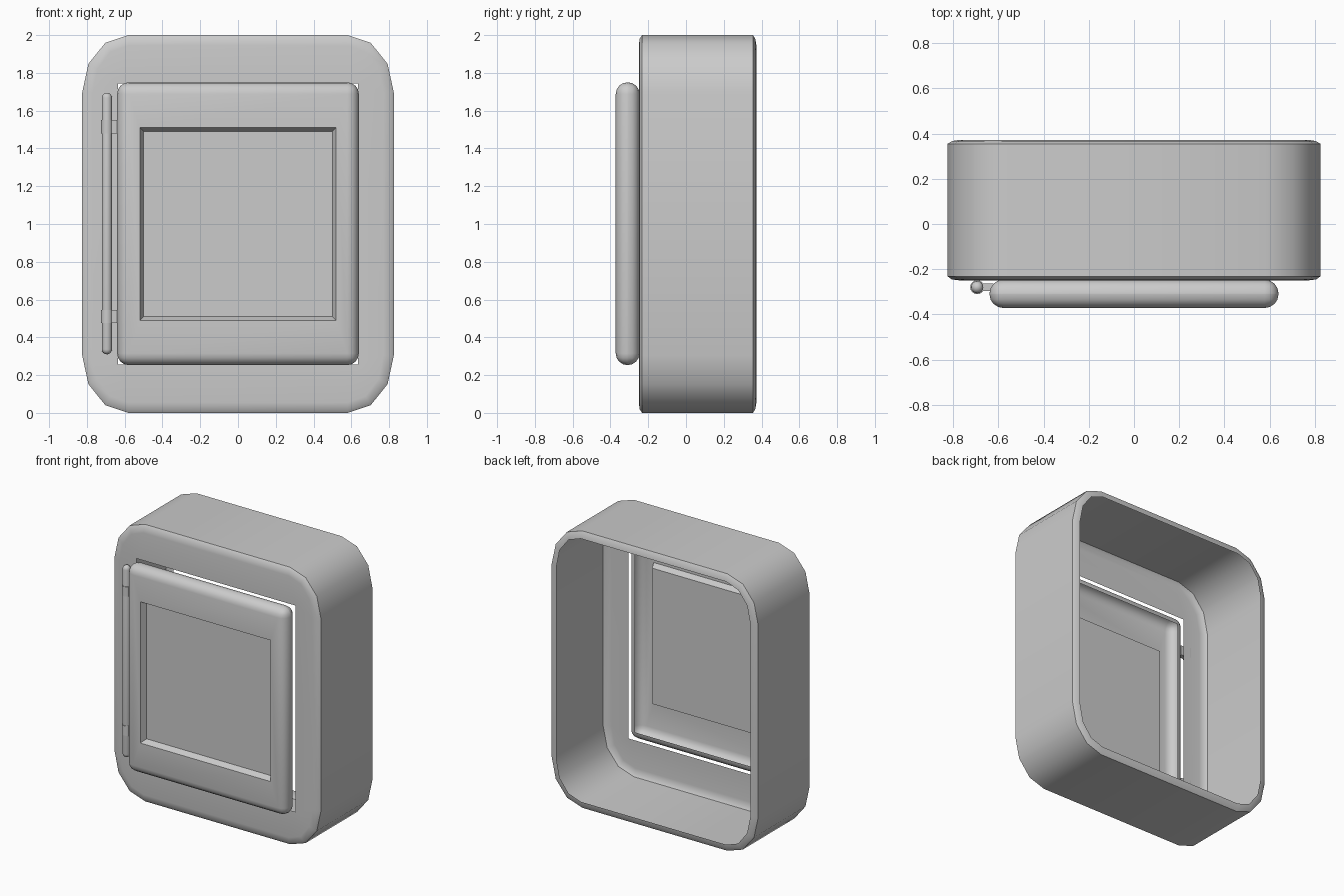
import bpy, bmesh
from math import radians, cos, sin, pi
from mathutils import Matrix, Vector

if "Cube" in bpy.data.objects:
    bpy.data.objects.remove(bpy.data.objects["Cube"])


def finish(bm, name, angle=40):
    bmesh.ops.recalc_face_normals(bm, faces=bm.faces[:])
    me = bpy.data.meshes.new(name)
    bm.to_mesh(me)
    bm.free()
    me.shade_smooth()
    me.set_sharp_from_angle(angle=radians(angle))
    ob = bpy.data.objects.new(name, me)
    bpy.context.collection.objects.link(ob)
    return ob


def add_box(bm, lo, hi):
    lo, hi = Vector(lo), Vector(hi)
    m = Matrix.Translation((lo + hi) / 2) @ Matrix.Diagonal((*(hi - lo), 1))
    return bmesh.ops.create_cube(bm, size=1, matrix=m)["verts"]


# Casing: open-backed rounded shell with softened rims and a door opening
def casing_ring(bm, y, inset):
    ring = []
    for k, (sx, sz) in enumerate([(1, 1), (-1, 1), (-1, -1), (1, -1)]):
        for i in range(4):
            a = k * pi / 2 + i * pi / 6
            x = sx * 0.58 + (0.245 - inset) * cos(a)
            z = 1 + sz * 0.695 + (0.305 - inset) * sin(a)
            ring.append(bm.verts.new((x, y, z)))
    return ring


bm = bmesh.new()
loops = [(0.372, 0.05), (0.367, 0.02), (0.355, 0), (-0.232, 0), (-0.245, 0.018), (-0.25, 0.055)]
rings = [casing_ring(bm, y, d) for y, d in loops]
for a, b in zip(rings, rings[1:]):
    for i in range(16):
        j = (i + 1) % 16
        bm.faces.new((a[i], a[j], b[j], b[i]))
hole = [bm.verts.new((sx * 0.635, -0.25, 1 + sz * 0.745))
        for sx, sz in [(1, 1), (-1, 1), (-1, -1), (1, -1)]]
front = rings[-1]
for k in range(4):
    for i in range(3):
        bm.faces.new((front[4 * k + i], front[4 * k + i + 1], hole[k]))
    n = (k + 1) % 4
    bm.faces.new((front[4 * k + 3], front[4 * n], hole[n], hole[k]))
finish(bm, "casing")

# Door: rounded slab, hollow at the back, with a recessed panel
bm = bmesh.new()
add_box(bm, (-0.64, -0.372, 0.253), (0.64, -0.246, 1.75))
bmesh.ops.bevel(bm, geom=bm.edges[:], offset=0.062, segments=4, profile=0.5, affect='EDGES')
flat = sorted(bm.faces, key=lambda f: f.calc_area())[-2:]
flat.sort(key=lambda f: f.calc_center_median().y)
panel, back = flat
bmesh.ops.delete(bm, geom=[back], context='FACES_ONLY')
for hx, hz, y in [(0.52, 0.51, -0.372), (0.50, 0.49, -0.33)]:
    bmesh.ops.inset_region(bm, faces=[panel], thickness=0.01)
    for v in panel.verts:
        v.co = (hx if v.co.x > 0 else -hx, y, 1 + (hz if v.co.z > 1 else -hz))
finish(bm, "door", 35)

# Hinge rod with domed ends
HX, HY = -0.694, -0.28
bm = bmesh.new()
R = 0.027
for v in bmesh.ops.create_uvsphere(bm, u_segments=16, v_segments=8, radius=R)["verts"]:
    v.co.z *= 1.0
equator = [e for e in bm.edges if all(abs(v.co.z) < 1e-5 for v in e.verts)]
bmesh.ops.split_edges(bm, edges=equator)
upper = {v for f in bm.faces if f.calc_center_median().z > 0 for v in f.verts}
for v in bm.verts:
    v.co += Vector((HX, HY, 1.695 - R if v in upper else 0.31 + R))
bmesh.ops.bridge_loops(bm, edges=[e for e in bm.edges if e.is_boundary])
finish(bm, "hinge_rod")

# Hinge clips joining rod to door
for label, z in (("lower", 0.51), ("upper", 1.515)):
    bm = bmesh.new()
    bmesh.ops.create_cone(bm, cap_ends=True, segments=16, radius1=0.031, radius2=0.031,
                          depth=0.07, matrix=Matrix.Translation((HX, HY, z)))
    add_box(bm, (HX, HY - 0.017, z - 0.035), (-0.625, HY + 0.017, z + 0.035))
    finish(bm, label + "_hinge_clip")
